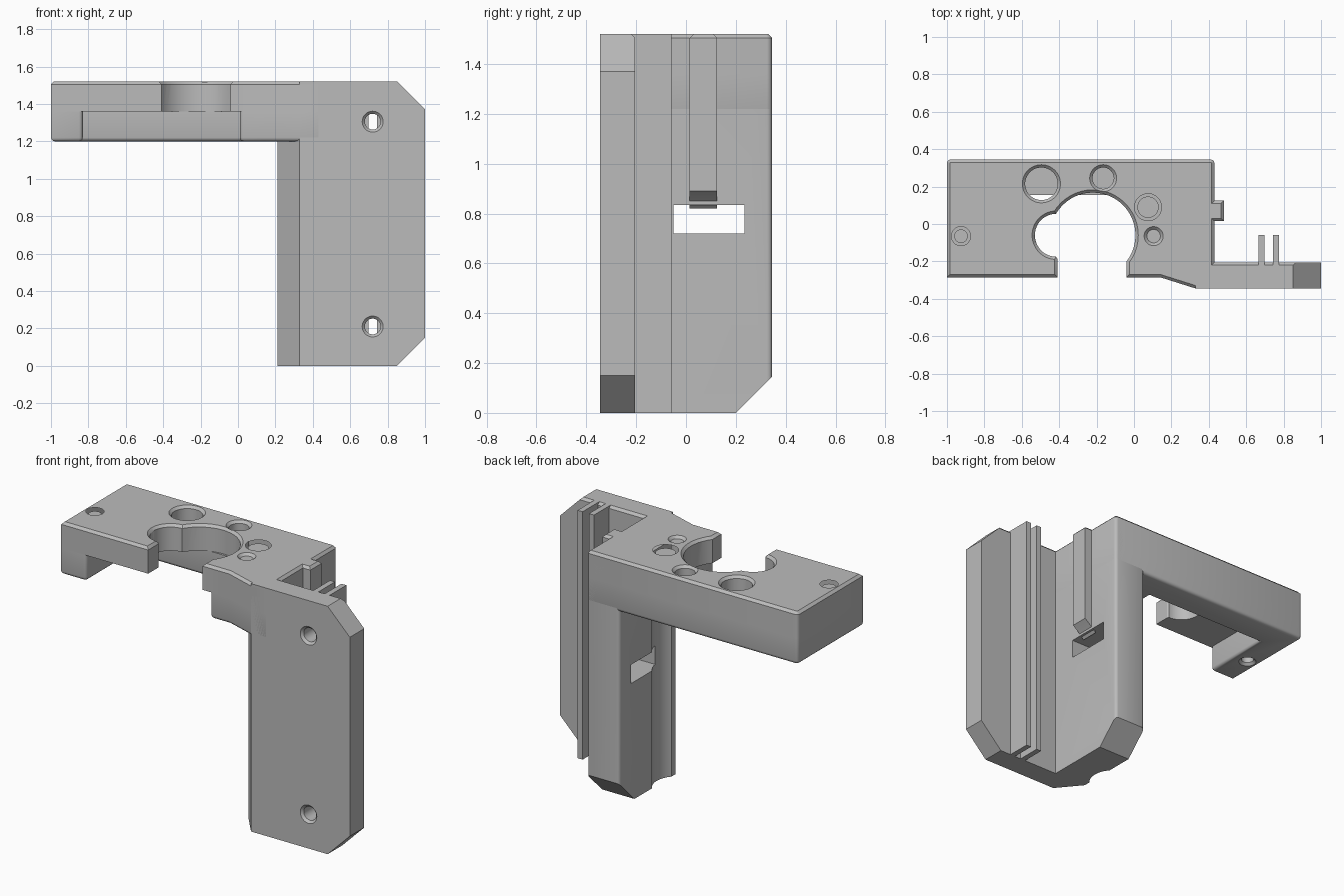
import bpy, bmesh, math
from mathutils import Matrix, Vector

if "Cube" in bpy.data.objects:
    bpy.data.objects.remove(bpy.data.objects["Cube"])

grey = bpy.data.materials.new("plain_grey")
GREY = (0.5, 0.5, 0.5, 1)
grey.use_nodes = True
grey.diffuse_color = GREY
grey.node_tree.nodes["Principled BSDF"].inputs["Base Color"].default_value = GREY

TOP, MID, LOW = 1.52, 1.36, 1.2
FRONT, BACK, SIDE = -0.345, 0.345, 0.43


def make(name, bm):
    bmesh.ops.recalc_face_normals(bm, faces=bm.faces)
    mesh = bpy.data.meshes.new(name)
    bm.to_mesh(mesh)
    bm.free()
    obj = bpy.data.objects.new(name, mesh)
    mesh.materials.append(grey)
    bpy.context.collection.objects.link(obj)
    return obj


def prism(name, pts, axis, a, b):
    """Extrude a flat outline along one axis from a to b."""
    place = {"x": lambda u, v, w: (w, u, v),
             "y": lambda u, v, w: (u, w, v),
             "z": lambda u, v, w: (u, v, w)}[axis]
    bm = bmesh.new()
    face = bm.faces.new([bm.verts.new(place(u, v, a)) for u, v in pts])
    ext = bmesh.ops.extrude_face_region(bm, geom=[face])["geom"]
    move = Vector(place(0, 0, b - a))
    for v in ext:
        if isinstance(v, bmesh.types.BMVert):
            v.co += move
    return make(name, bm)


def bevel(obj, rule, width, segments=1):
    """Bevel every edge whose two end points satisfy the rule."""
    bm = bmesh.new()
    bm.from_mesh(obj.data)
    edges = [e for e in bm.edges if rule(e.verts[0].co, e.verts[1].co)]
    bmesh.ops.bevel(bm, geom=edges, offset=width, offset_type="OFFSET",
                    segments=segments, profile=0.5, affect="EDGES")
    bm.to_mesh(obj.data)
    bm.free()


def near(a, b):
    return abs(a - b) < 1e-4


def upright(a, b):
    return near(a.x, b.x) and near(a.y, b.y)


def level(z):
    return lambda a, b: near(a.z, z) and near(b.z, z)


def cut(obj, cutter):
    cutter.hide_render = True
    mod = obj.modifiers.new("cut", "BOOLEAN")
    mod.operation, mod.solver, mod.object = "DIFFERENCE", "EXACT", cutter
    graph = bpy.context.evaluated_depsgraph_get()
    mesh = bpy.data.meshes.new_from_object(obj.evaluated_get(graph))
    obj.modifiers.clear()
    obj.data = mesh
    bpy.data.objects.remove(cutter)


def hole(obj, at, inward, r, depth, rim=0.015):
    """Round hole with a chamfered rim, drilled from a surface point."""
    inward = Vector(inward)
    turn = inward.to_track_quat("Z", "Y").to_matrix().to_4x4()
    for start, end, r1, r2 in ((-0.1, depth, r, r), (-rim, rim, r + 2 * rim, r)):
        bm = bmesh.new()
        mid = Vector(at) + inward * (start + end) / 2
        bmesh.ops.create_cone(bm, cap_ends=True, segments=48, radius1=r1,
                              radius2=r2, depth=end - start,
                              matrix=Matrix.Translation(mid) @ turn)
        cut(obj, make("cutter", bm))


# Arm: upper slab and the lower wall around the open pocket
front_edge = [(0.14, -0.285), (0.33, FRONT), (SIDE, FRONT), (SIDE, BACK), (-1, BACK), (-1, -0.285)]
slab = prism("arm_slab", front_edge, "z", MID, TOP)
bevel(slab, lambda a, b: upright(a, b) and near(a.y, BACK), 0.02, 3)
bevel(slab, level(TOP), 0.015)

pocket = [(-0.83, -0.285), (-0.83, 0.155), (0.01, 0.155), (0.01, -0.285)]
wall = prism("arm_lower_wall", front_edge + pocket, "z", LOW, MID)
bevel(wall, lambda a, b: level(LOW)(a, b) or upright(a, b) and (
    near(a.y, BACK) or near(a.y, -0.285) and -0.9 < a.x < 0.1), 0.02, 3)

# Keyhole opening through the slab, with its front slot
DOWN = (0, 0, -1)
for x, r in ((-0.22, 0.228), (-0.415, 0.115)):
    hole(slab, (x, -0.06, TOP), DOWN, r, 0.3)
slot = [(-0.41, 1.3), (-0.04, 1.3), (-0.04, 1.505), (0, 1.545), (-0.45, 1.545), (-0.41, 1.505)]
cut(slab, prism("cutter", slot, "y", -0.4, -0.15))

# Blind holes and screw holes in the arm
for x, y, r in ((-0.495, 0.215, 0.087), (-0.165, 0.245, 0.057), (0.075, 0.09, 0.057)):
    hole(slab, (x, y, TOP), DOWN, r, 0.3)
for x in (-0.925, 0.105):
    hole(slab, (x, -0.065, TOP), DOWN, 0.036, 0.3)
    hole(wall, (x, -0.065, LOW), (0, 0, 1), 0.036, 0.3)

# Column with sloped foot, screwdriver groove and window
column = prism("column", [(0.33, FRONT), (SIDE, FRONT), (SIDE, BACK), (0.21, BACK), (0.21, -0.2)],
               "z", 0, 1.45)
bevel(column, lambda a, b: upright(a, b) and near(a.y, BACK), 0.02, 3)
cut(column, prism("cutter", [(0.15, -0.05), (0.45, 0.25), (0.45, -0.05)], "x", 0, 0.6))
hole(column, (0.105, -0.065, -0.05), (0, 0, 1), 0.14, LOW + 0.05, 0.01)
cut(column, prism("cutter", [(-0.05, 0.72), (0.235, 0.72), (0.235, 0.835), (-0.05, 0.835)],
                  "x", 0, 0.6))

# Mounting flange with clipped corners and two screw holes
flange = prism("mounting_flange", [(0.33, 0), (0.85, 0), (1, 0.15), (1, 1.37), (0.85, TOP),
                                   (0.33, TOP)], "y", FRONT, -0.205)
bevel(flange, lambda a, b: level(TOP)(a, b) and near(a.y, b.y) and a.y > -0.3, 0.015)
for z in (0.21, 1.305):
    hole(flange, (0.72, FRONT, z), (0, 1, 0), 0.042, 0.3, 0.014)

# Pair of guide fins behind the flange
fins = []
for side, x in (("right", 0.665), ("left", 0.742)):
    fins.append(prism(side + "_fin", [(x, -0.22), (x + 0.034, -0.22), (x + 0.034, -0.058),
                                      (x, -0.058)], "z", 0, TOP))

# Side rib with a sloped lower end
rib = prism("side_rib", [(0.4, 0.82), (SIDE, 0.85), (0.48, 0.89), (0.48, TOP), (0.4, TOP)],
            "y", 0.015, 0.125)
bevel(rib, level(TOP), 0.015)

# Smooth the rounded areas, keep hard edges
bpy.ops.object.select_all(action="DESELECT")
for obj in [slab, wall, column, flange, rib] + fins:
    obj.select_set(True)
    bpy.context.view_layer.objects.active = obj
bpy.ops.object.shade_smooth_by_angle(angle=math.radians(32))
